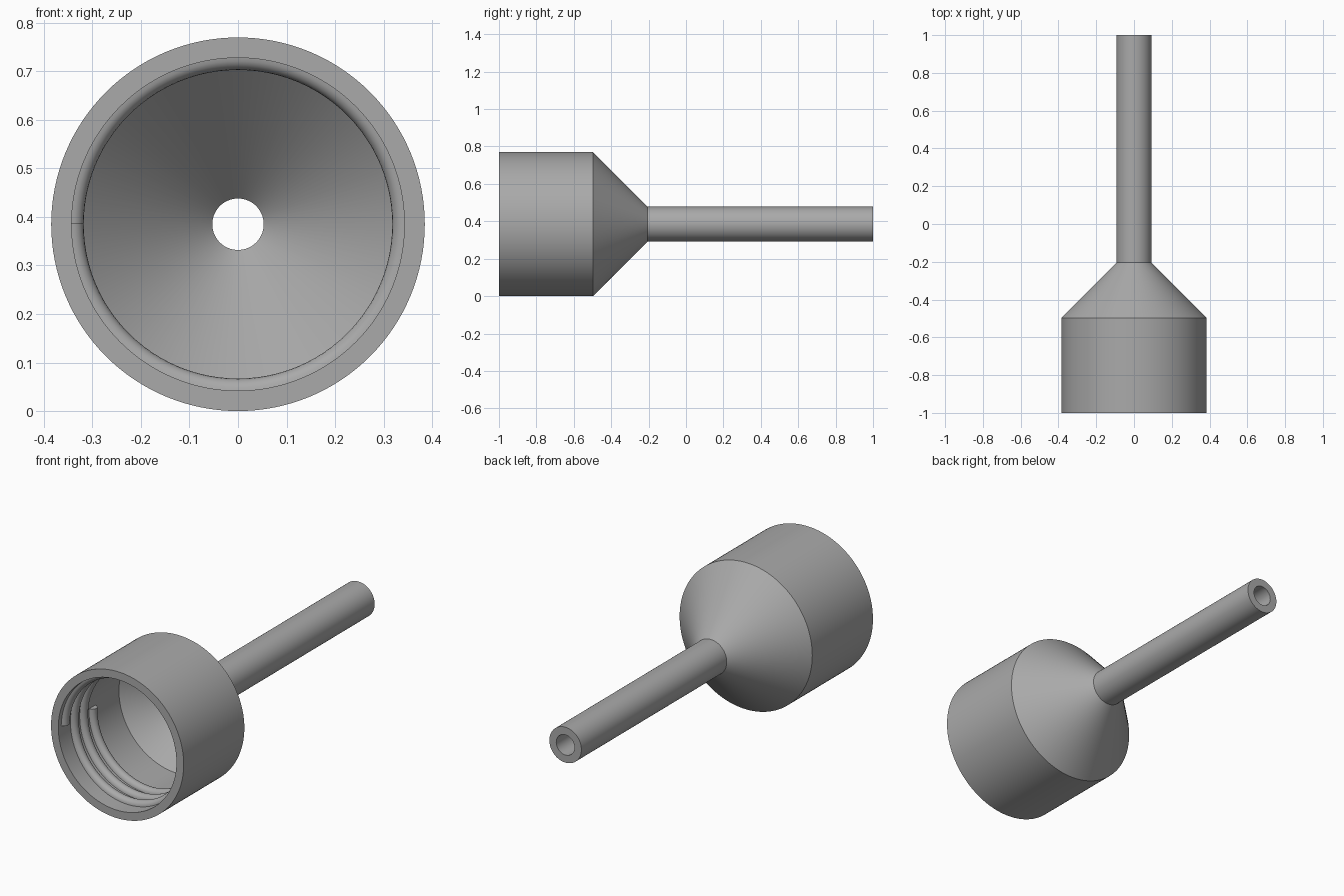
import bpy
import bmesh
import math
from mathutils import Matrix, Vector

cube = bpy.data.objects.get("Cube")
if cube:
    bpy.data.objects.remove(cube, do_unlink=True)

AXIS_Z = 0.385
CAP_R, CAP_IN = 0.385, 0.343
TUBE_R, BORE_R = 0.093, 0.053
FRONT, SHOULDER, NECK, BACK = -1.0, -0.497, -0.205, 1.0
SEGMENTS = 128

grey = bpy.data.materials.new("plain_grey")
grey.use_nodes = True
colour = (0.4, 0.4, 0.4, 1)
grey.diffuse_color = colour
grey.node_tree.nodes["Principled BSDF"].inputs["Base Color"].default_value = colour


def finish(name, bm, angle):
    """Turn a bmesh into a smooth-shaded object on the funnel axis."""
    bmesh.ops.recalc_face_normals(bm, faces=bm.faces)
    mesh = bpy.data.meshes.new(name)
    bm.to_mesh(mesh)
    bm.free()
    mesh.materials.append(grey)
    obj = bpy.data.objects.new(name, mesh)
    obj.location.z = AXIS_Z
    bpy.context.collection.objects.link(obj)
    bpy.ops.object.select_all(action="DESELECT")
    obj.select_set(True)
    bpy.context.view_layer.objects.active = obj
    bpy.ops.object.shade_smooth_by_angle(angle=math.radians(angle))
    return obj


# Hollow funnel: closed wall profile (radius, y) turned around the y axis
profile = [(CAP_R, FRONT), (CAP_R, SHOULDER), (TUBE_R, NECK), (TUBE_R, BACK),
           (BORE_R, BACK), (BORE_R, NECK), (CAP_IN, SHOULDER), (CAP_IN, FRONT)]
bm = bmesh.new()
verts = [bm.verts.new((r, y, 0)) for r, y in profile]
edges = [bm.edges.new((v, verts[(i + 1) % len(verts)])) for i, v in enumerate(verts)]
bmesh.ops.spin(bm, geom=verts + edges, cent=(0, 0, 0), axis=(0, 1, 0),
               angle=math.tau, steps=SEGMENTS, use_merge=True)
bmesh.ops.remove_doubles(bm, verts=bm.verts, dist=1e-5)
finish("funnel_body", bm, 30)

# Internal screw thread: half-round ridge swept along a helix on the cap wall
TURNS, RIDGE, ARC = 3, 0.026, 10
THREAD_START, THREAD_END = -0.95, -0.72
bm = bmesh.new()
rings = []
steps = TURNS * 96
for s in range(steps + 1):
    turn = Matrix.Rotation(math.tau * TURNS * s / steps, 3, "Y")
    y = THREAD_START + (THREAD_END - THREAD_START) * s / steps
    ring = []
    for k in range(ARC + 1):
        a = math.pi * k / ARC
        point = Vector((-CAP_IN - 0.001 + RIDGE * math.sin(a), y - RIDGE * math.cos(a), 0))
        ring.append(bm.verts.new(turn @ point))
    rings.append(ring)
for a, b in zip(rings, rings[1:]):
    for k in range(ARC):
        bm.faces.new((a[k], a[k + 1], b[k + 1], b[k]))
bm.faces.new(rings[0])
bm.faces.new(rings[-1])
finish("screw_thread", bm, 40)
